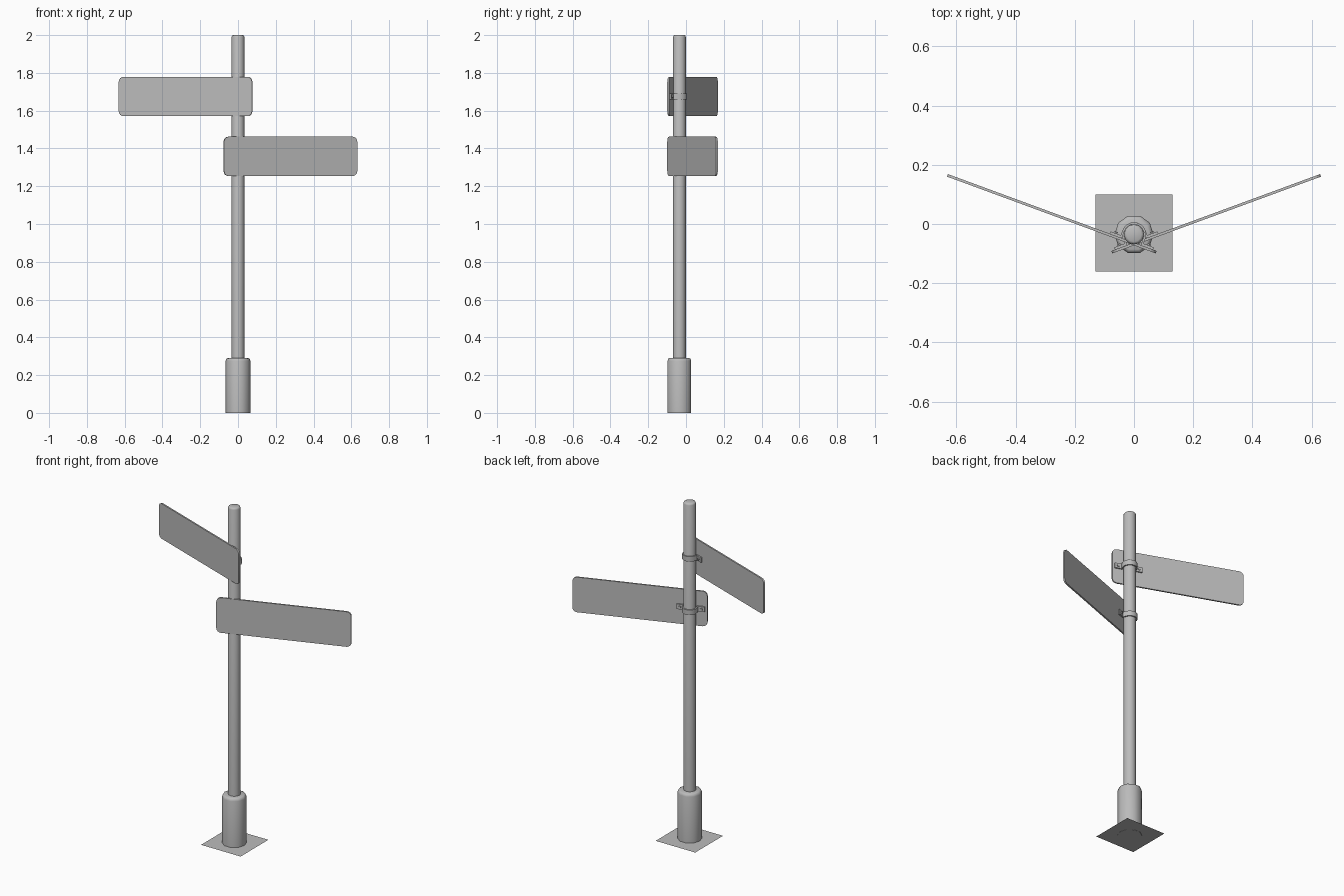
import bpy, bmesh, math
from mathutils import Matrix, Vector

if "Cube" in bpy.data.objects:
    bpy.data.objects.remove(bpy.data.objects["Cube"])

POLE_Y = -0.035
TILT = math.radians(20.2)

grey = bpy.data.materials.new("galvanised_grey")
grey.diffuse_color = (0.5, 0.5, 0.5, 1)
grey.use_nodes = True
grey.node_tree.nodes["Principled BSDF"].inputs["Base Color"].default_value = grey.diffuse_color


def finish(name, bm, angle=None):
    bmesh.ops.recalc_face_normals(bm, faces=bm.faces)
    me = bpy.data.meshes.new(name)
    bm.to_mesh(me)
    bm.free()
    me.materials.append(grey)
    ob = bpy.data.objects.new(name, me)
    bpy.context.collection.objects.link(ob)
    if angle:
        bpy.ops.object.select_all(action='DESELECT')
        ob.select_set(True)
        bpy.context.view_layer.objects.active = ob
        bpy.ops.object.shade_smooth_by_angle(angle=math.radians(angle))
    return ob


def lathe(name, profile, sides):
    """Capped round part from (radius, height) pairs."""
    bm = bmesh.new()
    rings = [[bm.verts.new((r * math.cos(2 * math.pi * i / sides),
                            POLE_Y + r * math.sin(2 * math.pi * i / sides), z))
              for i in range(sides)] for r, z in profile]
    for a, b in zip(rings, rings[1:]):
        for i in range(sides):
            j = (i + 1) % sides
            bm.faces.new((a[i], a[j], b[j], b[i]))
    bm.faces.new(rings[0])
    bm.faces.new(rings[-1])
    return finish(name, bm, 50)


def extrude_outline(name, points, vec, matrix, angle):
    """Flat outline pushed along vec, then placed by matrix."""
    bm = bmesh.new()
    face = bm.faces.new([bm.verts.new(p) for p in points])
    ret = bmesh.ops.extrude_face_region(bm, geom=[face])
    bmesh.ops.translate(bm, vec=vec, verts=[v for v in ret["geom"]
                                            if isinstance(v, bmesh.types.BMVert)])
    bm.transform(matrix)
    return finish(name, bm, angle)


# Ground plate, sleeve and pole
bm = bmesh.new()
bmesh.ops.create_grid(bm, x_segments=1, y_segments=1, size=0.13,
                      matrix=Matrix.Translation((0, POLE_Y + 0.004, 0.001)))
finish("ground_plate", bm)
lathe("base_sleeve", [(0.066, 0), (0.066, 0.275), (0.062, 0.287), (0.053, 0.291)], 10)
lathe("pole", [(0.034, 0.0), (0.034, 1.99), (0.031, 1.997), (0.025, 2.0)], 12)


def sign(side, zc):
    """Sign panel and its clamp; local x runs out along the panel, y goes back."""
    label = "right" if side > 0 else "left"
    place = Matrix.Translation((0, POLE_Y, zc)) @ Matrix.Rotation(TILT, 4, 'Z')
    if side < 0:
        place = Matrix.Scale(-1, 4, (1, 0, 0)) @ place

    # Panel with rounded corners
    x0, x1, h, r = -0.091, 0.66, 0.104, 0.026
    pts = []
    for k, (cx, cz) in enumerate([(x1 - r, h - r), (x0 + r, h - r),
                                  (x0 + r, r - h), (x1 - r, r - h)]):
        for i in range(5):
            a = math.pi / 2 * (k + i / 4)
            pts.append((cx + r * math.cos(a), -0.035, cz + r * math.sin(a)))
    extrude_outline(label + "_sign_panel", pts, Vector((0, 0.009, 0)), place, 40)

    # Strap bent around the back of the pole with flat ears on the panel
    def path(r, ear_y, ear_x):
        arc = [(r * math.cos(math.pi * i / 10), r * math.sin(math.pi * i / 10))
               for i in range(11)]
        return [(ear_x, ear_y), (r, ear_y)] + arc + [(-r, ear_y), (-ear_x, ear_y)]
    outer = path(0.041, -0.018, 0.078)
    inner = path(0.034, -0.026, 0.078)
    loop = [(x, y, -0.015) for x, y in outer + inner[::-1]]
    extrude_outline(label + "_clamp", loop, Vector((0, 0, 0.03)), place, 35)

    # Bolt heads on the ears
    for x in (-0.06, 0.06):
        bm = bmesh.new()
        bmesh.ops.create_cone(bm, cap_ends=True, segments=6, radius1=0.007,
                              radius2=0.007, depth=0.006)
        bm.transform(place @ Matrix.Translation((x, -0.015, 0))
                     @ Matrix.Rotation(math.pi / 2, 4, 'X'))
        finish(label + "_clamp_bolt", bm)


sign(-1, 1.675)
sign(1, 1.358)
